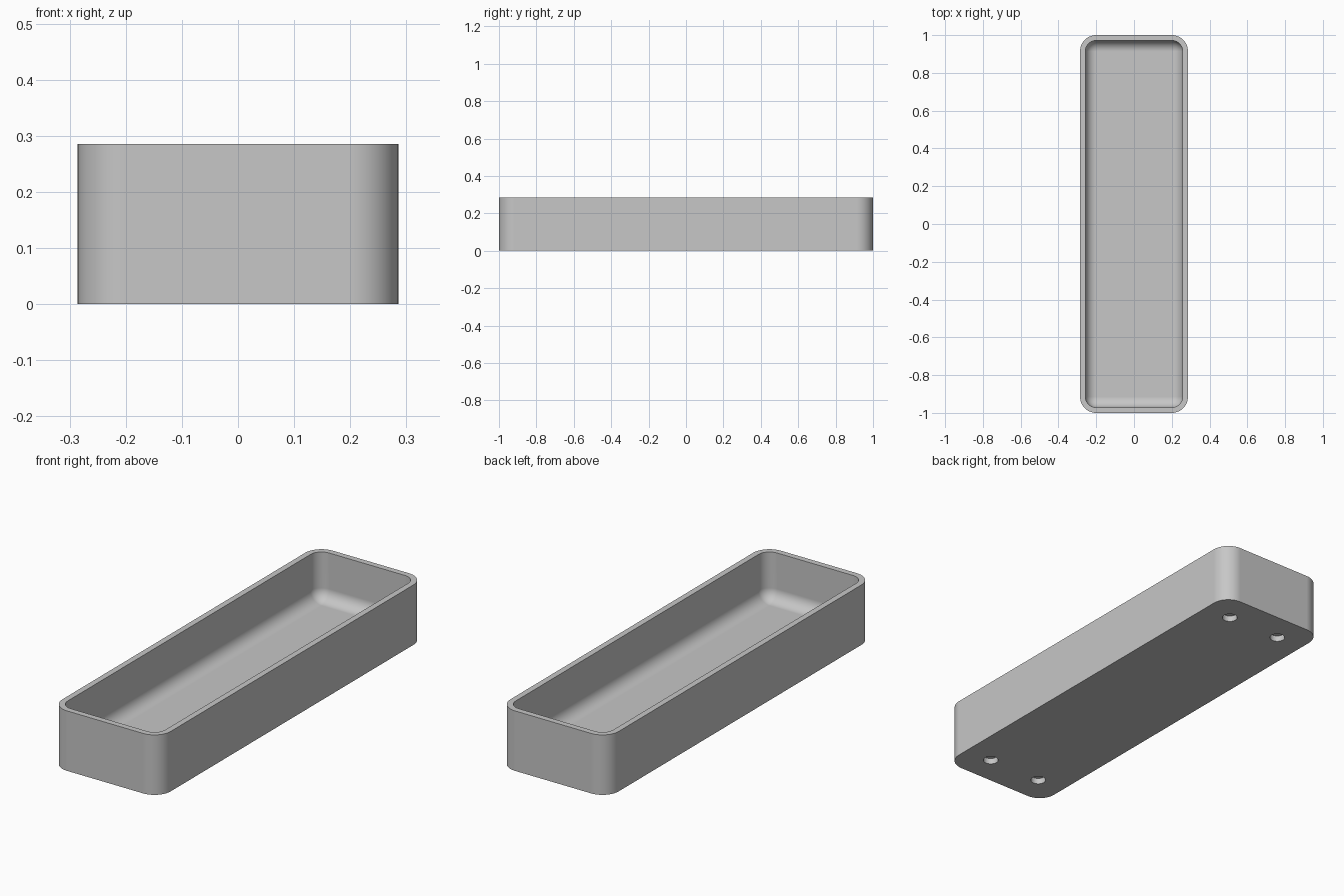
import bpy
import bmesh
from math import cos, sin, pi, radians

if "Cube" in bpy.data.objects:
    bpy.data.objects.remove(bpy.data.objects["Cube"], do_unlink=True)

UNIT = 2 / 70
HALF_X, HALF_Y, HEIGHT = 10 * UNIT, 35 * UNIT, 10 * UNIT
CORNER, WALL, FLOOR = 3 * UNIT, UNIT, 2 * UNIT
FILLET = CORNER - WALL
ARC_STEPS = 12

grey = bpy.data.materials.new("plain grey")
grey.use_nodes = True
colour = (0.57, 0.57, 0.57, 1)
grey.diffuse_color = colour
grey.node_tree.nodes["Principled BSDF"].inputs["Base Color"].default_value = colour


def ring(bm, inset, z):
    """Rounded rectangle, inset from the outer outline."""
    radius = CORNER - inset
    verts = []
    for quarter, (sx, sy) in enumerate([(1, 1), (-1, 1), (-1, -1), (1, -1)]):
        for i in range(ARC_STEPS + 1):
            a = (quarter + i / ARC_STEPS) * pi / 2
            verts.append(bm.verts.new((sx * (HALF_X - CORNER) + radius * cos(a),
                                       sy * (HALF_Y - CORNER) + radius * sin(a), z)))
    return verts


# Tray: outer wall, rim, inner wall and rounded transition to the floor
bm = bmesh.new()
profile = [(0, 0), (0, HEIGHT), (WALL, HEIGHT)]
for i in range(ARC_STEPS + 1):
    a = i / ARC_STEPS * pi / 2
    profile.append((WALL + FILLET * (1 - cos(a)), FLOOR + FILLET * (1 - sin(a))))
rings = [ring(bm, inset, z) for inset, z in profile]
for low, high in zip(rings, rings[1:]):
    for i in range(len(low)):
        j = (i + 1) % len(low)
        bm.faces.new((low[i], low[j], high[j], high[i]))
bm.faces.new(rings[0][::-1])
bm.faces.new(rings[-1])
bmesh.ops.remove_doubles(bm, verts=bm.verts, dist=1e-5)
bmesh.ops.recalc_face_normals(bm, faces=bm.faces)
mesh = bpy.data.meshes.new("tray")
bm.to_mesh(mesh)
bm.free()
mesh.materials.append(grey)
tray = bpy.data.objects.new("tray", mesh)
bpy.context.collection.objects.link(tray)

# Four shallow round recesses under the base
for sx in (-1, 1):
    for sy in (-1, 1):
        bpy.ops.mesh.primitive_cylinder_add(vertices=32, radius=1.2 * UNIT, depth=2 * UNIT,
                                            location=(sx * 5 * UNIT, sy * 30 * UNIT, 0))
        cutter = bpy.context.object
        cutter.name = "recess_cutter"
        cutter.hide_render = True
        cutter.data.materials.append(grey)
        bpy.ops.object.select_all(action="DESELECT")
        tray.select_set(True)
        bpy.context.view_layer.objects.active = tray
        cut = tray.modifiers.new("recess", "BOOLEAN")
        cut.operation = "DIFFERENCE"
        cut.solver = "EXACT"
        cut.object = cutter
        bpy.ops.object.modifier_apply(modifier=cut.name)
        bpy.data.objects.remove(cutter, do_unlink=True)

# Smooth curves, crisp rims and flat panels
bpy.ops.object.shade_smooth_by_angle(angle=radians(30))
weighted = tray.modifiers.new("flat panels", "WEIGHTED_NORMAL")
weighted.keep_sharp = True
